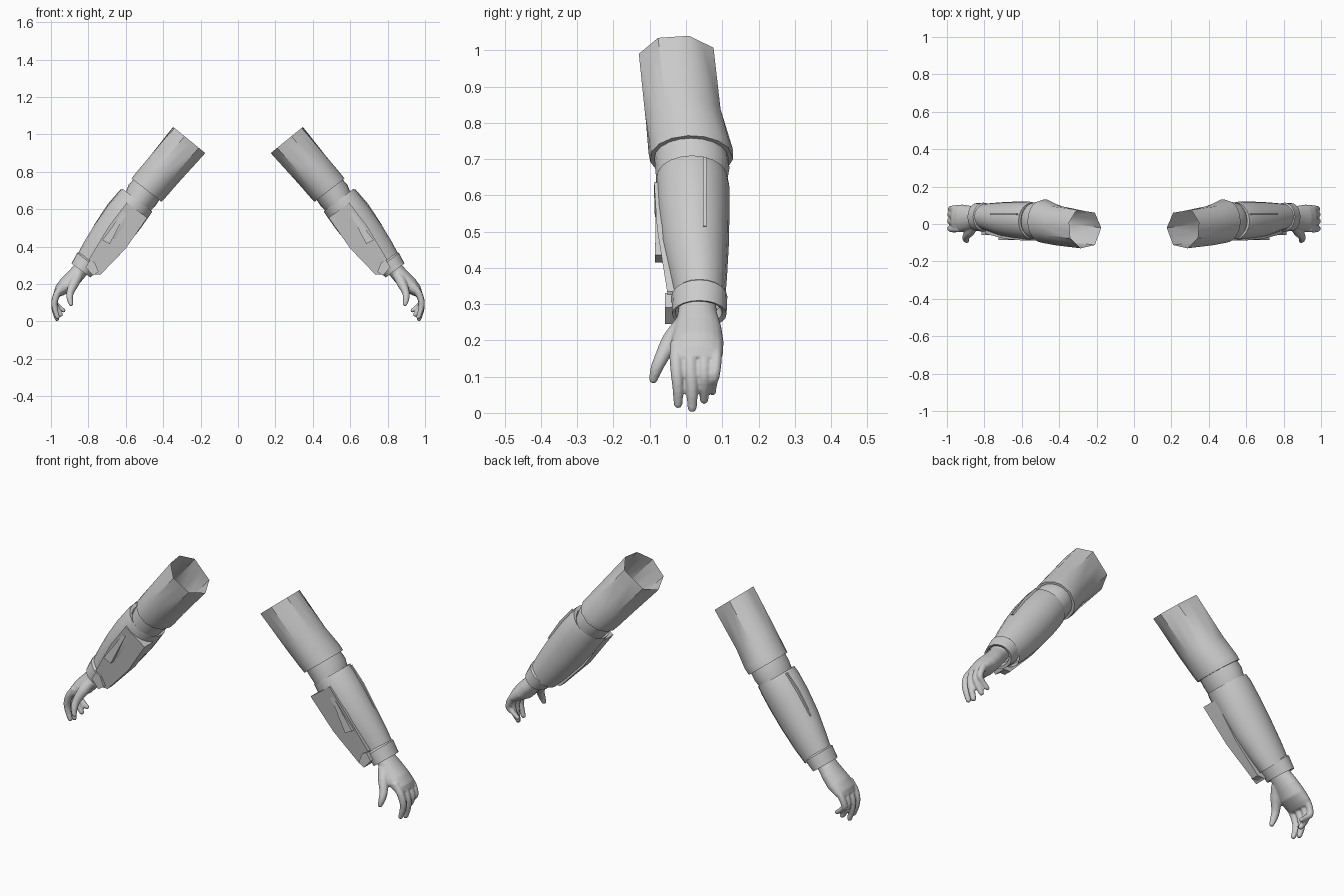
import bpy, bmesh, math
from mathutils import Vector

if "Cube" in bpy.data.objects:
    bpy.data.objects.remove(bpy.data.objects["Cube"])

grey = bpy.data.materials.new("light_grey")
grey.diffuse_color = (0.6, 0.6, 0.6, 1)
grey.use_nodes = True
grey.node_tree.nodes["Principled BSDF"].inputs["Base Color"].default_value = grey.diffuse_color


def finish(bm, name, angle=35):
    """Turn a bmesh into a mirrored, smooth-shaded object."""
    bmesh.ops.recalc_face_normals(bm, faces=bm.faces[:])
    mesh = bpy.data.meshes.new(name)
    bm.to_mesh(mesh)
    bm.free()
    mesh.materials.append(grey)
    ob = bpy.data.objects.new(name, mesh)
    bpy.context.collection.objects.link(ob)
    bpy.ops.object.select_all(action='DESELECT')
    ob.select_set(True)
    bpy.context.view_layer.objects.active = ob
    bpy.ops.object.shade_smooth_by_angle(angle=math.radians(angle))
    m = ob.modifiers.new("mirror", 'MIRROR')
    m.use_mirror_merge = False
    return ob


def circle(n):
    return [(math.cos(2 * math.pi * i / n), math.sin(2 * math.pi * i / n)) for i in range(n)]


def band(outer, inner, y0, y1, shape):
    """Cross-section spanning outer and inner (x, z) points and a y range."""
    o, i = Vector((outer[0], 0, outer[1])), Vector((inner[0], 0, inner[1]))
    mid, half = (o + i) / 2, (o - i) / 2
    return [mid + half * a + Vector((0, (y0 + y1) / 2 + b * (y1 - y0) / 2, 0)) for a, b in shape]


def loft(bm, rings, caps=False):
    rows = [[bm.verts.new(p) for p in r] for r in rings]
    n = len(rows[0])
    for a, b in zip(rows, rows[1:]):
        for i in range(n):
            bm.faces.new((a[i], a[(i + 1) % n], b[(i + 1) % n], b[i]))
    if caps:
        bm.faces.new(rows[0])
        bm.faces.new(rows[-1])


def shell(name, rows, n=20, angle=35):
    bm = bmesh.new()
    loft(bm, [band(*r, circle(n)) for r in rows])
    return finish(bm, name, angle)


def plate(name, outline, front, back):
    """Prism over an (x, z) outline whose front depth is a rule of (x, z)."""
    bm = bmesh.new()
    loft(bm, [[(x, front(x, z), z) for x, z in outline],
              [(x, back, z) for x, z in outline]], caps=True)
    return finish(bm, name, 25)


# upper sleeve: seven-sided open top blending to a round elbow
hept = [(1.0, .33), (.53, .98), (-.6, .83), (-1.0, .05), (-.6, -.83), (.29, -1.0), (.92, -.49)]
top_shape = []
for i, p in enumerate(hept):
    q = hept[(i + 1) % 7]
    top_shape += [p, ((p[0] + q[0]) / 2, (p[1] + q[1]) / 2)]
round_shape = [(a / math.hypot(a, b), b / math.hypot(a, b)) for a, b in top_shape]
mix = [((a + c) / 2, (b + d) / 2) for (a, b), (c, d) in zip(top_shape, round_shape)]
bm = bmesh.new()
loft(bm, [band((.347, 1.04), (.175, .90), -.13, .078, top_shape),
          band((.485, .87), (.32, .74), -.115, .103, mix),
          band((.55, .79), (.385, .665), -.105, .13, round_shape),
          band((.57, .765), (.41, .64), -.10, .13, round_shape),
          band((.56, .757), (.42, .648), -.088, .115, round_shape)])
finish(bm, "upper_sleeve", 40)

# elbow between the sleeve and the forearm
shell("elbow", [((.55, .77), (.41, .665), -.088, .115),
                ((.585, .73), (.44, .62), -.085, .12),
                ((.61, .67), (.485, .575), -.08, .11)])

# forearm sleeve with a thick upper rim
shell("forearm_sleeve", [((.60, .665), (.50, .575), -.07, .10),
                         ((.605, .70), (.475, .585), -.073, .106),
                         ((.618, .71), (.458, .588), -.082, .115),
                         ((.64, .69), (.48, .555), -.085, .12),
                         ((.70, .615), (.53, .485), -.08, .12),
                         ((.765, .52), (.60, .40), -.068, .118),
                         ((.82, .43), (.68, .315), -.045, .113),
                         ((.855, .365), (.74, .26), -.03, .108)])

# wrist cuff
shell("wrist_cuff", [((.845, .37), (.745, .285), -.03, .105),
                     ((.86, .367), (.745, .275), -.04, .114),
                     ((.89, .31), (.79, .235), -.038, .112),
                     ((.88, .308), (.80, .245), -.03, .10),
                     ((.865, .33), (.785, .27), -.025, .095)])

# raised front panel, its ridge, and the wrist clasp
plate("forearm_panel",
      [(.485, .555), (.595, .635), (.69, .51), (.795, .335), (.765, .25), (.735, .25), (.60, .39)],
      lambda x, z: -.088 + max(0, .56 - z) * .16, .0)
plate("panel_ridge", [(.60, .58), (.615, .585), (.725, .435), (.685, .415)],
      lambda x, z: -.083 - max(0, .55 - z) * .02, -.03)
plate("wrist_clasp", [(.765, .315), (.79, .33), (.815, .29), (.775, .245), (.745, .265)],
      lambda x, z: -.058, .0)

# thin outer fin on the forearm
bm = bmesh.new()
loft(bm, [[(.60, y, .68), (.628, y, .706), (.695, y, .63), (.77, y, .515), (.73, y, .51)]
          for y in (.047, .056)], caps=True)
finish(bm, "forearm_fin", 25)


def tube(bm, points, radii, n=12):
    """Round digit following a smoothed path, with tapered ends."""
    pts = [Vector(p) for p in points]
    ext = [2 * pts[0] - pts[1]] + pts + [2 * pts[-1] - pts[-2]]
    path, rad = [], []
    for k in range(len(pts) - 1):
        a, b, c, d = ext[k:k + 4]
        for j in range(4):
            t = j / 4
            path.append(.5 * (2 * b + (c - a) * t + (2 * a - 5 * b + 4 * c - d) * t * t
                              + (3 * b - a - 3 * c + d) * t ** 3))
            rad.append(radii[k] * (1 - t) + radii[k + 1] * t)
    end = (pts[-1] - pts[-2]).normalized()
    for s in (0, .5, .85):
        path.append(pts[-1] + end * radii[-1] * s)
        rad.append(radii[-1] * math.sqrt(1 - s * s))
    rings = []
    for k, p in enumerate(path):
        d = (path[min(k + 1, len(path) - 1)] - path[max(k - 1, 0)]).normalized()
        u = d.cross(Vector((0, 1, 0))).normalized()
        v = d.cross(u)
        rings.append([p + (u * a + v * b) * rad[k] for a, b in circle(n)])
    part = bmesh.new()
    loft(part, rings, caps=True)
    bmesh.ops.recalc_face_normals(part, faces=part.faces[:])
    tmp = bpy.data.meshes.new("digit")
    part.to_mesh(tmp)
    part.free()
    bm.from_mesh(tmp)
    bpy.data.meshes.remove(tmp)


# hand: palm, four curled fingers and a thumb fused together
bm = bmesh.new()
loft(bm, [band(*r, circle(20)) for r in [
    ((.835, .37), (.765, .315), -.015, .08),
    ((.873, .305), (.808, .25), -.022, .085),
    ((.91, .265), (.845, .205), -.032, .098),
    ((.95, .225), (.88, .165), -.042, .104),
    ((.977, .185), (.922, .145), -.044, .103),
    ((.985, .155), (.945, .135), -.036, .096)]], caps=True)
fingers = [(-.027, -.022, .965, .024, .017), (.012, .017, .968, .014, .018),
           (.050, .050, .948, .036, .017), (.083, .073, .932, .058, .015)]
for y0, y1, tx, tz, r in fingers:
    tube(bm, [(.935, y0, .195), (.966, y0, .15), (.981, y0 * .6 + y1 * .4, .105),
              ((.981 + tx) / 2 + .005, y1, (.105 + tz) / 2), (tx, y1, tz)],
         [r, r * 1.1, r, r * .9, r * .72])
tube(bm, [(.855, -.005, .245), (.878, -.04, .20), (.897, -.066, .155),
          (.899, -.082, .12), (.893, -.09, .092)], [.028, .027, .02, .017, .012])
hand = finish(bm, "hand", 180)
hand.modifiers.clear()
rm = hand.modifiers.new("fuse", 'REMESH')
rm.mode = 'VOXEL'
rm.voxel_size = .005
rm.use_smooth_shade = True
sm = hand.modifiers.new("soften", 'SMOOTH')
sm.factor, sm.iterations = .5, 3
hand.modifiers.new("mirror", 'MIRROR').use_mirror_merge = False
